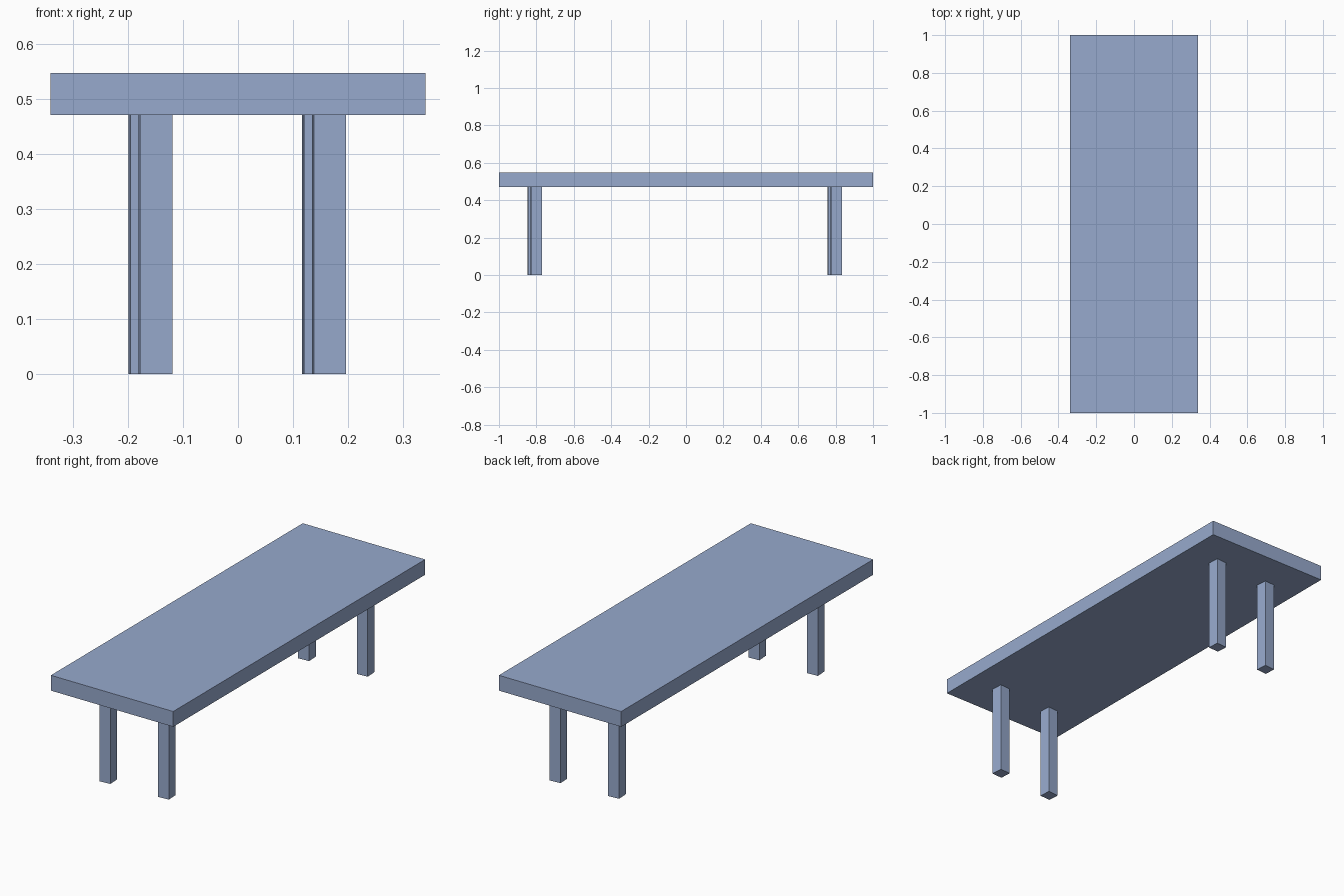
import bpy, math

if "Cube" in bpy.data.objects:
    bpy.data.objects.remove(bpy.data.objects["Cube"])

mat = bpy.data.materials.new("blue grey")
mat.diffuse_color = (0.31, 0.40, 0.61, 1)
mat.use_nodes = True
mat.node_tree.nodes["Principled BSDF"].inputs["Base Color"].default_value = mat.diffuse_color


def box(name, center, size, turn=0.0):
    bpy.ops.mesh.primitive_cube_add(size=1, location=center)
    ob = bpy.context.object
    ob.name = name
    ob.scale = size
    ob.rotation_euler.z = turn
    ob.data.materials.append(mat)
    return ob


# Thick rectangular slab
TOP, UNDER = 0.547, 0.47
box("table_top", (0, 0, (TOP + UNDER) / 2), (0.68, 2.0, TOP - UNDER))

# Square legs, each turned slightly and set a little askew
SIDE, TURN = 0.0585, math.radians(3.4)
legs = {
    "front_left_leg": (-0.150, -0.816),
    "front_right_leg": (0.165, -0.801),
    "back_left_leg": (-0.168, 0.788),
    "back_right_leg": (0.147, 0.803),
}
for name, (x, y) in legs.items():
    box(name, (x, y, UNDER / 2), (SIDE, SIDE, UNDER), TURN)
